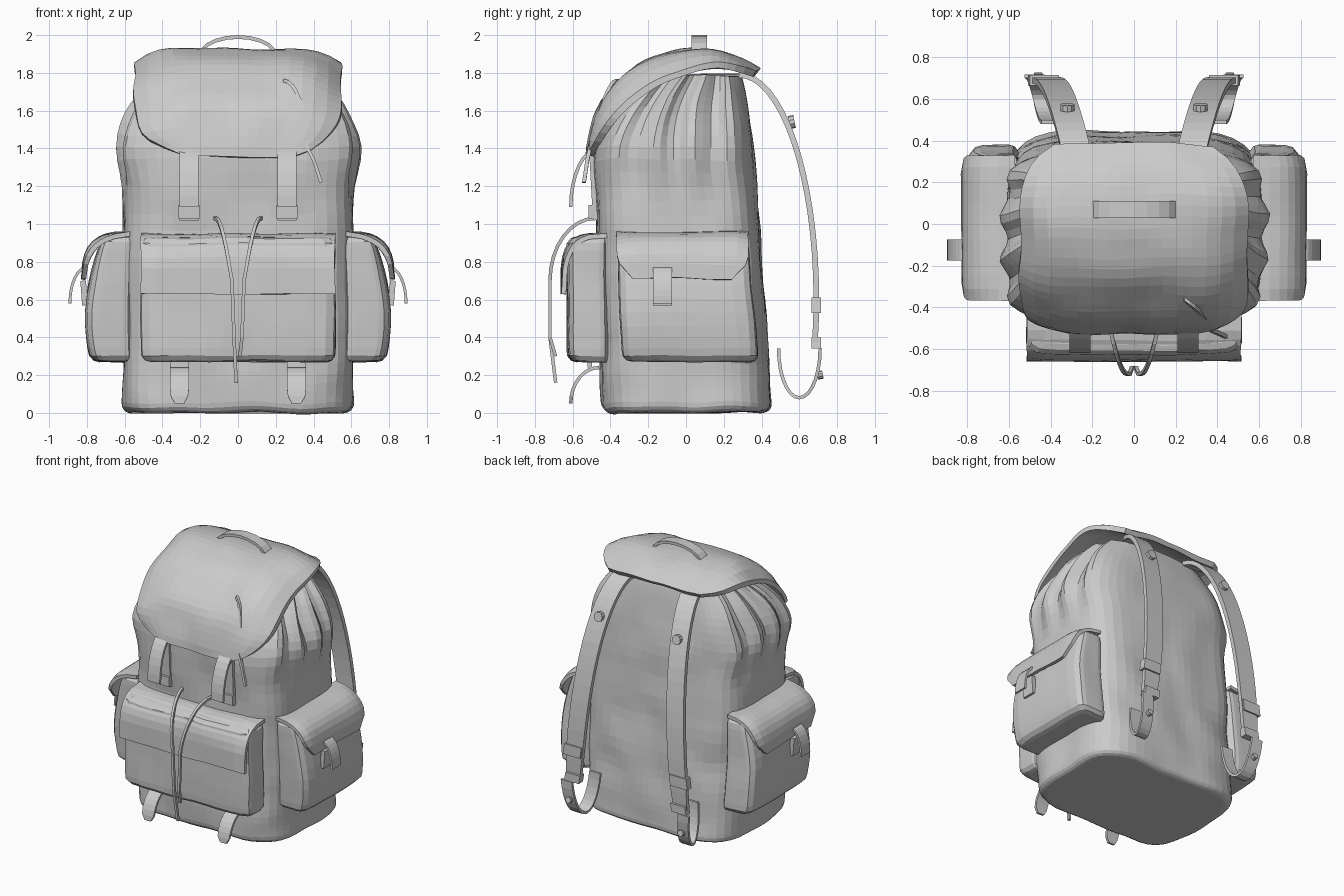
import bpy, bmesh
from math import sin, cos, pi, radians, sqrt, exp, copysign
from mathutils import Vector, noise

if "Cube" in bpy.data.objects:
    bpy.data.objects.remove(bpy.data.objects["Cube"], do_unlink=True)

GREY = (0.6, 0.6, 0.6, 1)
canvas = bpy.data.materials.new("light grey canvas")
canvas.use_nodes = True
canvas.diffuse_color = GREY
canvas.node_tree.nodes["Principled BSDF"].inputs["Base Color"].default_value = GREY

SIDEWAYS, DEPTHWAYS = Vector((1, 0, 0)), Vector((0, 1, 0))


def skin(name, rings, mirror, crumple):
    """Join matching rings of points into a closed, slightly crumpled surface."""
    bm = bmesh.new()
    rows = [[bm.verts.new(p + noise.noise_vector(p * 4) * crumple) for p in ring]
            for ring in rings]
    count = len(rows[0])
    for lower, upper in zip(rows, rows[1:]):
        for i in range(count):
            j = (i + 1) % count
            bm.faces.new((lower[i], lower[j], upper[j], upper[i]))
    bm.faces.new(rows[0])
    bm.faces.new(rows[-1])
    bmesh.ops.recalc_face_normals(bm, faces=bm.faces)
    mesh = bpy.data.meshes.new(name)
    bm.to_mesh(mesh)
    bm.free()
    mesh.materials.append(canvas)
    obj = bpy.data.objects.new(name, mesh)
    bpy.context.collection.objects.link(obj)
    if mirror:
        obj.modifiers.new("mirror", 'MIRROR')


def rim(z, low, high, radius):
    """Inset that rounds off the bottom and top of a bag."""
    d = max(0, min(z - low, high - z, radius)) / radius
    return radius * (1 - sqrt(d * (2 - d)))


def bag(name, low, high, outline, power, rows, segments,
        pleat=0, mirror=False, crumple=0.008):
    """Stack rounded rectangles; outline(z) gives x_min, x_max, y_min, y_max."""
    rings = []
    for row in range(rows + 1):
        z = low + (high - low) * (1 - cos(pi * row / rows)) / 2
        left, right, front, back = outline(z)
        ring = []
        for i in range(segments):
            angle = 2 * pi * i / segments
            c, s = cos(angle), sin(angle)
            r = (abs(c) ** power + abs(s) ** power) ** (-1 / power)
            u, v = r * c, r * s
            # gathered folds on the sides deepen towards the top
            fold = pleat * max(0, z - 1.1) * max(0, abs(u) - 0.6)
            u *= 1 - fold * (1 + cos(4 * pi * v))
            ring.append(Vector(((left + right + u * (right - left)) / 2,
                                (front + back + v * (back - front)) / 2, z)))
        rings.append(ring)
    skin(name, rings, mirror, crumple)


def arc(centre, radii, start, end, steps=8, square=1):
    """Elliptic arc in a vertical plane; square below one boxes its shoulder."""
    points = []
    for i in range(steps + 1):
        angle = radians(start + (end - start) * i / steps)
        points.append([c + r * copysign(abs(f) ** square, f)
                       for c, r, f in zip(centre, radii, (cos(angle), sin(angle)))])
    return points


def ribbon(name, path, width, thick, shift=(0, 0), across=SIDEWAYS, cuts=2,
           droop=0, taper=(0, 0), mirror=False, crumple=0):
    """Sweep a strip along a path of (outward, z), sliding across it by shift."""
    along = DEPTHWAYS if across is SIDEWAYS else SIDEWAYS
    last = len(path) - 1
    spine = [along * out + across * (shift[0] + (shift[1] - shift[0]) * i / last)
             + Vector((0, 0, z)) for i, (out, z) in enumerate(path)]
    rings = []
    for i, here in enumerate(spine):
        u = 2 * i / last - 1
        half = width / 2 * (1 - taper[u > 0] * u ** 6)
        tangent = spine[min(i + 1, last)] - spine[max(i - 1, 0)]
        normal = tangent.cross(across).normalized()
        outer, inner = [], []
        for k in range(cuts + 1):
            s = 2 * k / cuts - 1
            point = here + across * s * half - normal * droop * (1 - u * u) * s ** 6
            outer.append(point + normal * thick / 2)
            inner.append(point - normal * thick / 2)
        rings.append(outer + inner[::-1])
    skin(name, rings, mirror, crumple)


def stud(name, centre, radius):
    """Short round rivet, repeated on the other side."""
    bpy.ops.mesh.primitive_cylinder_add(vertices=10, radius=radius, depth=0.03)
    obj = bpy.context.object
    obj.name = name
    turn = Vector((0, 1, 0.2)).to_track_quat('Z', 'Y').to_matrix().to_4x4()
    turn.translation = centre
    obj.data.transform(turn)
    obj.data.materials.append(canvas)
    obj.modifiers.new("mirror", 'MIRROR')


# Main sack: leans forward, bulges at the shoulders, gathers at the top
def sack_outline(z):
    gather = max(0, (z - 1.35) / 0.45)
    foot = rim(z, 0, 9, 0.05)
    half = 0.61 - foot + 0.04 * exp(-((z - 1.4) / 0.15) ** 2) - 0.2 * gather ** 3
    front = -0.445 - 0.03 * z + foot + 0.32 * gather ** 2
    back = 0.455 - 0.07 * z - foot - 0.05 * gather ** 2
    return -half, half, front, back


bag("main_sack", 0, 1.79, sack_outline, 4.5, 36, 72, pleat=0.3, crumple=0.016)


# Front pocket and side pockets
def front_outline(z):
    edge = rim(z, 0.27, 0.93, 0.05)
    return edge - 0.515, 0.515 - edge, edge - 0.63, -0.4


def side_outline(z):
    edge = rim(z, 0.27, 0.94, 0.05)
    bulge = 0.5 * (z - 0.5) ** 2
    return 0.54, 0.81 - bulge - edge, edge - 0.33 - 0.04 * z, 0.41 - 0.09 * z - edge


bag("front_pocket", 0.27, 0.93, front_outline, 7, 14, 40)
bag("side_pockets", 0.27, 0.94, side_outline, 6, 14, 40, mirror=True)

# Lid over the top, and the carry handle on it
ribbon("lid", arc((0.05, 1.35), (0.56, 0.56), 55, 180, steps=24), 1.1, 0.035,
       cuts=16, droop=0.11, taper=(0.3, 0.5), crumple=0.02)
ribbon("carry_handle", arc((0, 1.89), (0.2, 0.1), 180, 0, steps=10), 0.08, 0.02,
       shift=(0.07, 0.07), across=DEPTHWAYS)

# Pocket flaps
ribbon("front_pocket_flap", arc((-0.4, 0.63), (0.25, 0.31), 90, 180, square=0.5),
       1.03, 0.025, cuts=12, droop=0.02, crumple=0.008)
ribbon("side_pocket_flaps", arc((0.57, 0.71), (0.25, 0.24), 90, 0, square=0.7),
       0.7, 0.025, shift=(-0.02, -0.02), across=DEPTHWAYS, cuts=12, droop=0.025,
       taper=(0, 0.25), mirror=True, crumple=0.008)

# Side pocket fasteners
buckle = dict(shift=(-0.125, -0.125), across=DEPTHWAYS, mirror=True)
ribbon("side_pocket_tongues", arc((0.8, 0.58), (0.09, 0.19), 90, 0), 0.1, 0.015, **buckle)
ribbon("side_pocket_buckles", [(0.82, 0.7), (0.81, 0.57)], 0.1, 0.03, **buckle)

# Lid straps: a flaring tongue over a fixed lower strap
lid_strap = dict(shift=(0.26, 0.26), mirror=True)
ribbon("lid_tongues", arc((-0.46, 1.09), (0.15, 0.31), 90, 180), 0.1, 0.018, **lid_strap)
ribbon("lid_lower_straps", [(-0.5, 1.38), (-0.48, 1.02)], 0.1, 0.025, **lid_strap)
ribbon("lid_buckles", [(-0.5, 1.1), (-0.5, 1.03)], 0.11, 0.03, **lid_strap)

# Bottom straps below the front pocket
low_strap = dict(shift=(0.31, 0.31), mirror=True)
ribbon("bottom_loops", arc((-0.43, 0.24), (0.08, 0.07), 90, 180, square=0.5),
       0.1, 0.025, **low_strap)
ribbon("bottom_tongues", arc((-0.46, 0.05), (0.15, 0.19), 90, 180), 0.1, 0.018,
       taper=(0, 0.5), **low_strap)

# Shoulder straps spreading downwards, with adjusters and curled tails
ribbon("shoulder_straps", arc((0.28, 0.6), (0.41, 1.19), 90, -11, steps=18), 0.14, 0.03,
       shift=(0.26, 0.44), taper=(0, 0.2), mirror=True)
ribbon("strap_tails", arc((0.6, 0.34), (0.11, 0.26), 0, -180, steps=14), 0.09, 0.018,
       shift=(0.48, 0.4), mirror=True)
adjuster = dict(shift=(0.43, 0.44), mirror=True)
ribbon("strap_adjusters", [(0.69, 0.61), (0.69, 0.53)], 0.14, 0.05, **adjuster)
ribbon("strap_end_loops", [(0.69, 0.4), (0.69, 0.34)], 0.12, 0.05, **adjuster)
stud("strap_studs", (0.32, 0.56, 1.54), 0.035)
stud("tail_studs", (0.46, 0.71, 0.2), 0.022)

# Drawstrings looping out over the front pocket
for name, side, tip in (("left_drawstring", 1, 0.3), ("right_drawstring", -1, 0.16)):
    ribbon(name, arc((-0.48, 0.7), (0.24, 0.33), 90, 180) + [(-0.72, 0.4), (-0.69, tip)],
           0.018, 0.018, shift=(0.12 * side, 0.01 * side))

# Loose cord lying on the lid
ribbon("lid_cord", arc((0.24, 1.42), (0.12, 0.34), 90, 0) + [(0.4, 1.34), (0.44, 1.22)],
       0.02, 0.018, shift=(-0.36, -0.54), across=DEPTHWAYS)
